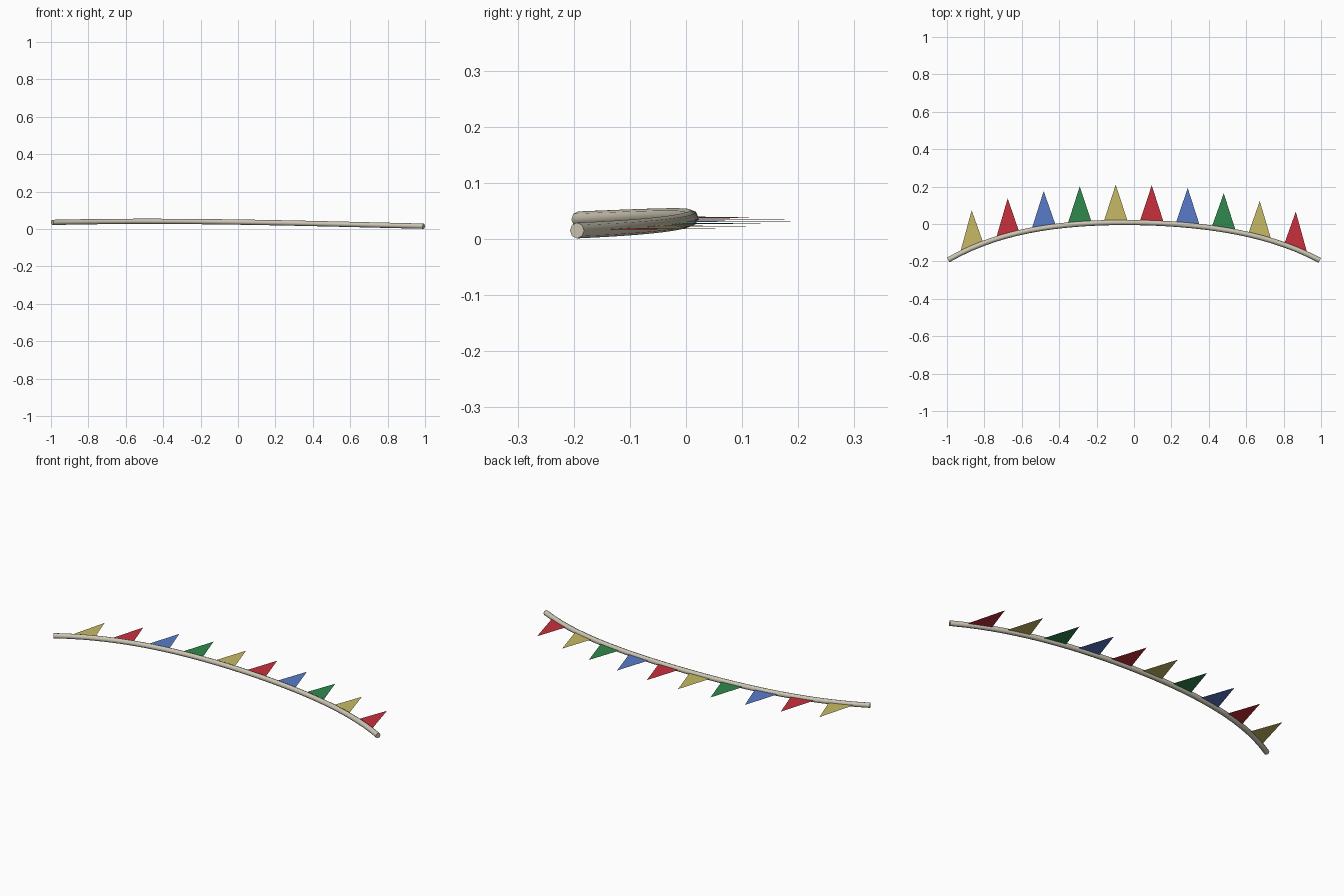
import bpy, math

if "Cube" in bpy.data.objects:
    bpy.data.objects.remove(bpy.data.objects["Cube"])

RADIUS = 0.014
END = 0.993


# Sagging line of the rope
def rope_point(x):
    y = 0.008 - 0.013 * x - 0.13 * x**2 + 0.012 * x**3 - 0.075 * x**4
    z = 0.0367 - 0.0153 * x - 0.012 * x**2 + 0.0053 * x**3
    return (x, y, z)


def make_material(name, rgb):
    mat = bpy.data.materials.new(name)
    mat.diffuse_color = (*rgb, 1)
    mat.use_nodes = True
    mat.node_tree.nodes["Principled BSDF"].inputs["Base Color"].default_value = mat.diffuse_color
    return mat


# Rope: capped eight-sided tube along the line
curve = bpy.data.curves.new("rope", "CURVE")
curve.dimensions = "3D"
curve.bevel_depth = RADIUS
curve.bevel_resolution = 2
curve.use_fill_caps = True
steps = 32
spline = curve.splines.new("POLY")
spline.points.add(steps)
for i, p in enumerate(spline.points):
    p.co = (*rope_point(-END + 2 * END * i / steps), 1)
path = bpy.data.objects.new("rope", curve)
bpy.context.collection.objects.link(path)
bpy.context.view_layer.objects.active = path
path.select_set(True)
bpy.ops.object.convert(target="MESH")
rope = bpy.context.object
rope.name = "rope"
bpy.ops.object.shade_smooth_by_angle(angle=math.radians(50))
rope.data.materials.clear()
rope.data.materials.append(make_material("cord", (0.6, 0.56, 0.45)))

# Pennants: flat triangles hung from the rope, colours repeating
colours = [
    make_material("yellow", (0.57, 0.49, 0.13)),
    make_material("red", (0.58, 0.03, 0.045)),
    make_material("blue", (0.10, 0.20, 0.58)),
    make_material("green", (0.03, 0.25, 0.075)),
]
tip_heights = [0.073, 0.137, 0.176, 0.201, 0.21, 0.207, 0.192, 0.164, 0.122, 0.066]
for i, tip_y in enumerate(tip_heights):
    x = -0.868 + i * 1.733 / 9
    half = 0.066 if 1 < i < 8 else 0.063
    left, right = rope_point(x - half), rope_point(x + half)
    tip = (x, tip_y, rope_point(x)[2])
    mesh = bpy.data.meshes.new("pennant")
    mesh.from_pydata([left, right, tip], [], [(0, 1, 2)])
    mesh.materials.append(colours[i % 4])
    flag = bpy.data.objects.new(f"pennant_{i + 1}", mesh)
    bpy.context.collection.objects.link(flag)
